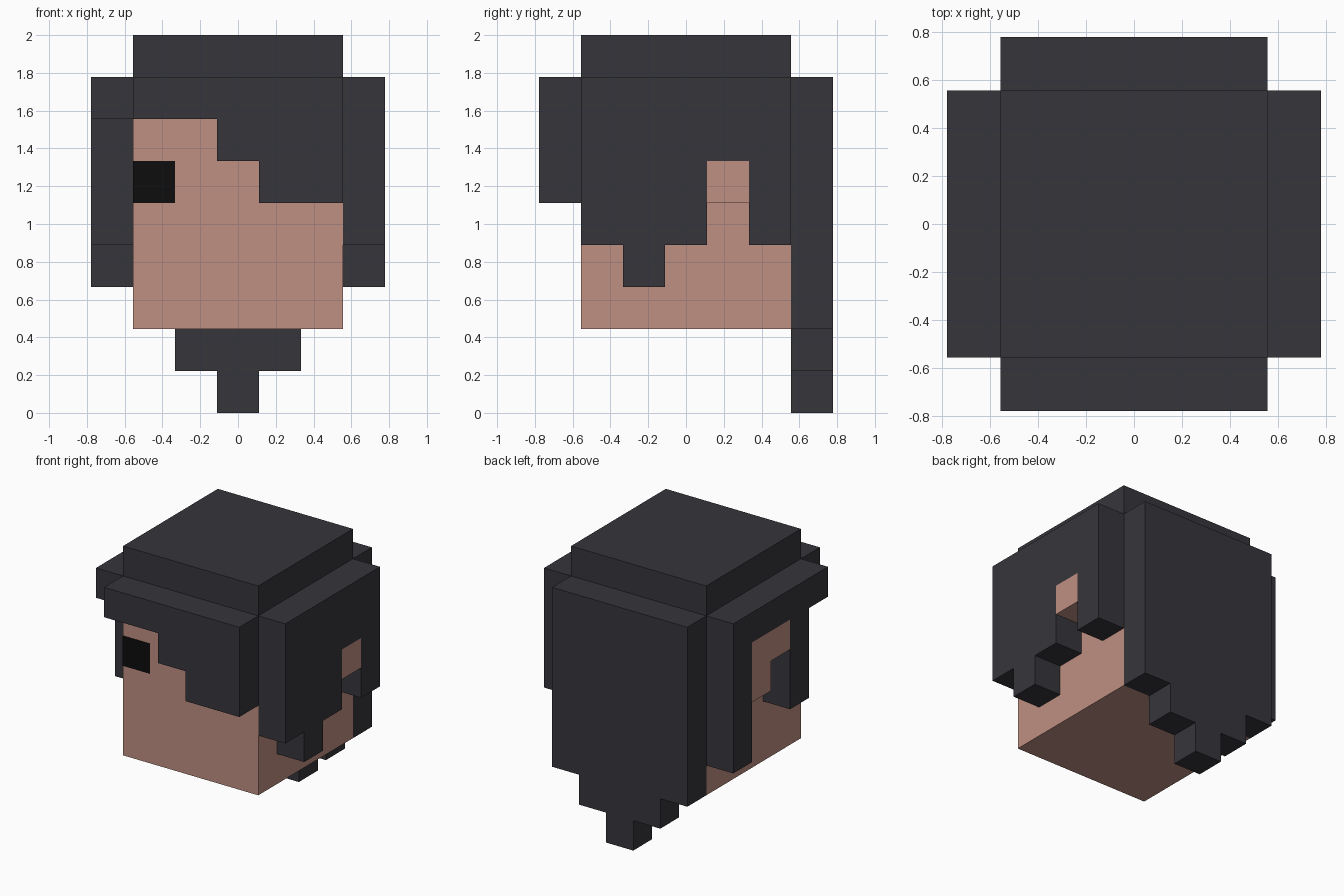
import bpy
import bmesh
from mathutils import Vector

cube = bpy.data.objects.get("Cube")
if cube:
    bpy.data.objects.remove(cube, do_unlink=True)

U = 2 / 9       # one block
HALF = 2.5      # half the head width, in blocks


def material(name, rgb):
    m = bpy.data.materials.new(name)
    m.use_nodes = True
    m.diffuse_color = (*rgb, 1)
    bsdf = m.node_tree.nodes["Principled BSDF"]
    bsdf.inputs["Base Color"].default_value = (*rgb, 1)
    bsdf.inputs["Roughness"].default_value = 0.9
    return m


HAIR = material("dark hair", (0.037, 0.036, 0.044))
SKIN = material("skin", (0.521, 0.275, 0.223))
EYE = material("eye black", (0.004, 0.004, 0.004))


def finish(name, bm, mat):
    bmesh.ops.recalc_face_normals(bm, faces=bm.faces)
    mesh = bpy.data.meshes.new(name)
    bm.to_mesh(mesh)
    bm.free()
    mesh.materials.append(mat)
    obj = bpy.data.objects.new(name, mesh)
    bpy.context.collection.objects.link(obj)
    return obj


def box(name, lo, hi, mat):
    """Box between two corners given in blocks."""
    bm = bmesh.new()
    bmesh.ops.create_cube(bm, size=1)
    lo, hi = Vector(lo) * U, Vector(hi) * U
    for v in bm.verts:
        v.co = (lo + hi) / 2 + v.co * (hi - lo)
    return finish(name, bm, mat)


def slab(name, along, out, bottoms, mat, top=8, first=0):
    """Block-thick panel on one side of the head; each column has its own bottom height."""
    along, out = Vector(along), Vector(out)
    start = first - HALF
    outline = [(start, top), (start + len(bottoms), top)]
    for i in reversed(range(len(bottoms))):
        for p in ((start + i + 1, bottoms[i]), (start + i, bottoms[i])):
            if len(outline) > 2 and outline[-1][1] == p[1] == outline[-2][1]:
                outline[-1] = p          # merge level runs
            elif p != outline[-1]:
                outline.append(p)
    bm = bmesh.new()
    verts = [bm.verts.new((along * t + out * HALF + Vector((0, 0, z))) * U) for t, z in outline]
    face = bm.faces.new(verts)
    ext = bmesh.ops.extrude_face_region(bm, geom=[face], use_keep_orig=True)
    bmesh.ops.translate(bm, vec=out * U,
                        verts=[v for v in ext["geom"] if isinstance(v, bmesh.types.BMVert)])
    return finish(name, bm, mat)


X, Y = (1, 0, 0), (0, 1, 0)
NEG_X, NEG_Y = (-1, 0, 0), (0, -1, 0)

# Head and eye
box("head", (-HALF, -HALF, 2), (HALF, HALF, 8), SKIN)
box("right_eye", (-HALF, -HALF - 0.02, 5), (-1.5, -HALF, 6), EYE)

# Hair: top cap, swept fringe, tapered back and two uneven sides
box("hair_top", (-HALF, -HALF, 8), (HALF, HALF, 9), HAIR)
slab("hair_fringe", X, NEG_Y, [7, 7, 6, 5, 5], HAIR)
slab("hair_back", X, Y, [2, 1, 0, 1, 2], HAIR)
slab("hair_left", Y, X, [4, 3, 4, 6, 4], HAIR)
slab("hair_right", Y, NEG_X, [7, 4, 7, 7, 3], HAIR)

# Ears filling the gaps in the side hair
slab("left_ear", Y, X, [5], SKIN, top=6, first=3)
slab("right_ear", Y, NEG_X, [6, 5], SKIN, top=7, first=2)
